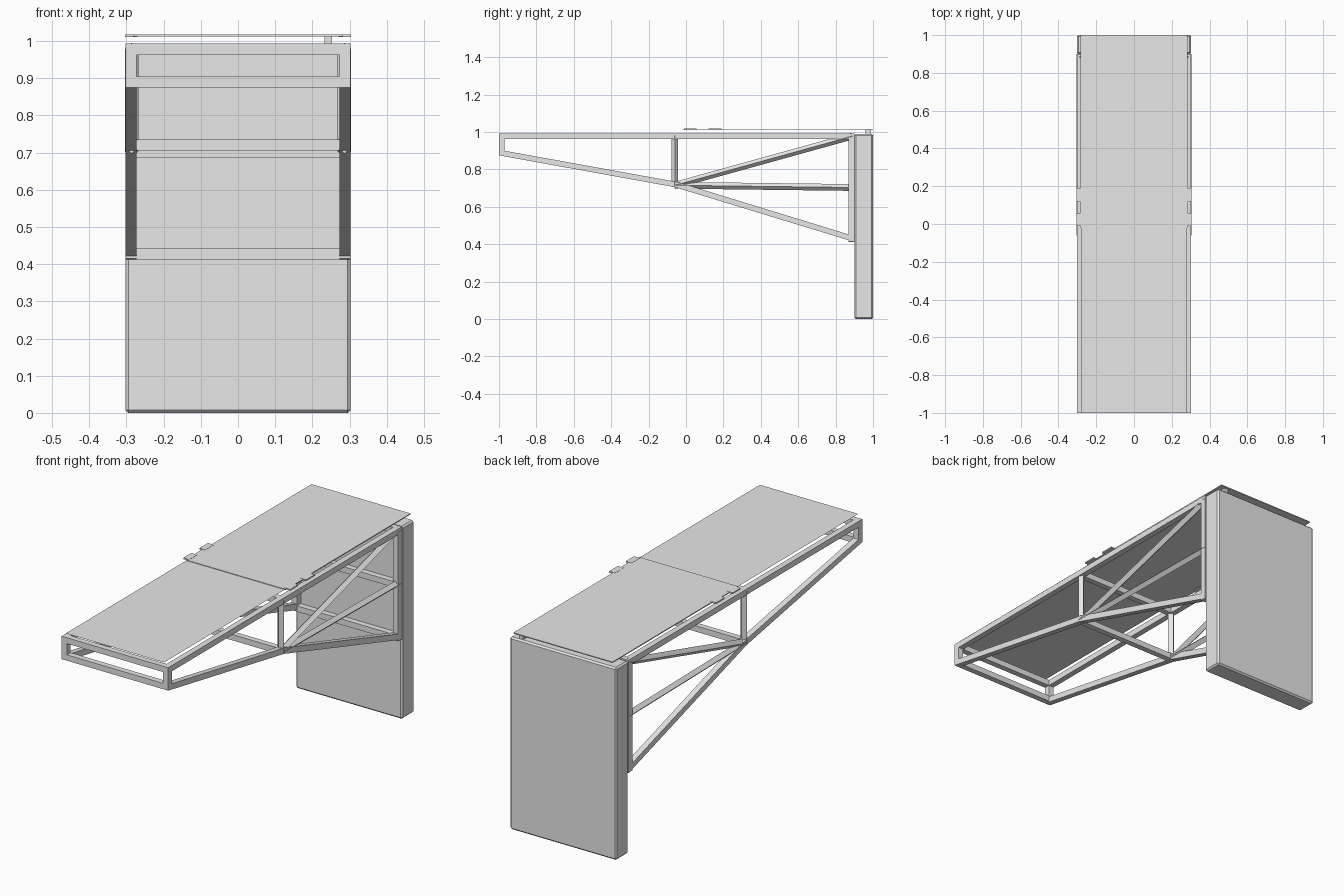
import bpy, bmesh, math
from mathutils import Vector

if "Cube" in bpy.data.objects:
    bpy.data.objects.remove(bpy.data.objects["Cube"])

grey = bpy.data.materials.new("light_grey")
grey.diffuse_color = (0.8, 0.8, 0.8, 1)
grey.use_nodes = True
grey.node_tree.nodes["Principled BSDF"].inputs["Base Color"].default_value = grey.diffuse_color


def finish(name, bm):
    bmesh.ops.recalc_face_normals(bm, faces=bm.faces)
    me = bpy.data.meshes.new(name)
    bm.to_mesh(me)
    bm.free()
    me.materials.append(grey)
    ob = bpy.data.objects.new(name, me)
    bpy.context.collection.objects.link(ob)
    return ob


def prism(name, x0, x1, pts):
    """Extrude a (y, z) outline from x0 to x1."""
    bm = bmesh.new()
    f = bm.faces.new([bm.verts.new((x0, y, z)) for y, z in pts])
    r = bmesh.ops.extrude_face_region(bm, geom=[f])
    verts = [g for g in r["geom"] if isinstance(g, bmesh.types.BMVert)]
    bmesh.ops.translate(bm, verts=verts, vec=(x1 - x0, 0, 0))
    return finish(name, bm)


def box(name, x0, x1, y0, y1, z0, z1):
    return prism(name, x0, x1, [(y0, z0), (y1, z0), (y1, z1), (y0, z1)])


def diamond_bar(name, a, b, r=0.018):
    """Four-sided strut set on its corner."""
    a, b = Vector(a), Vector(b)
    side = Vector((1, 0, 0))
    up = (b - a).normalized().cross(side)
    bm = bmesh.new()
    rings = [[bm.verts.new(p + d * r) for d in (side, up, -side, -up)] for p in (a, b)]
    for i in range(4):
        j = (i + 1) % 4
        bm.faces.new((rings[0][i], rings[0][j], rings[1][j], rings[1][i]))
    bm.faces.new(rings[0])
    bm.faces.new(rings[1])
    return finish(name, bm)


W, T = 0.303, 0.03          # half width, tube size
IN = W - T

# back panel with softened edges
wall = box("back_panel", -W, W, 0.9, 1.0, 0.0, 0.99)
bev = wall.modifiers.new("bevel", "BEVEL")
bev.width = 0.008
bev.segments = 1

# side trusses
for s, tag in ((-1, "left"), (1, "right")):
    xa, xb = sorted((s * IN, s * W))
    xc = s * (W - 0.017)
    box(tag + "_top_rail", xa, xb, -1, 0.9, 0.963, 0.993)
    box(tag + "_front_post", xa, xb, -1, -0.97, 0.875, 0.97)
    box(tag + "_rear_post", xa, xb, 0.868, 0.9, 0.415, 0.97)
    prism(tag + "_front_brace", xa, xb,
          [(-1, 0.875), (-0.06, 0.705), (-0.06, 0.735), (-1, 0.905)])
    prism(tag + "_rear_brace", xa, xb,
          [(-0.06, 0.705), (0.9, 0.412), (0.9, 0.443), (-0.06, 0.737)])
    diamond_bar(tag + "_middle_post", (xc, -0.06, 0.71), (xc, -0.06, 0.98))
    diamond_bar(tag + "_upper_strut", (xc, -0.06, 0.715), (xc, 0.89, 0.978))
    diamond_bar(tag + "_level_strut", (xc, -0.06, 0.715), (xc, 0.9, 0.703))
    # hinge plates beside the rear top board
    xh = sorted((s * 0.27, s * 0.304))
    for i, (y0, y1) in enumerate(((-0.01, 0.055), (0.12, 0.19))):
        box(f"{tag}_hinge_plate_{i}", *xh, y0, y1, 1.011, 1.018)
    box(tag + "_hinge_link", *sorted((s * 0.27, s * 0.287)), 0.05, 0.125, 1.012, 1.017)

# cross bars joining the trusses
for name, y, z in (("front_top", -1, 0.963), ("front_lower", -1, 0.875),
                   ("rear_top", 0.87, 0.963), ("rear_middle", 0.87, 0.685),
                   ("rear_lower", 0.87, 0.413), ("node", -0.075, 0.705),
                   ("middle_top", -0.075, 0.963)):
    box(name + "_crossbar", -IN, IN, y, y + T, z, z + T)

# floating top boards: a thin front sheet and a thicker rear board
bm = bmesh.new()
bm.faces.new([bm.verts.new(p) for p in ((-0.28, -1, 1.014), (0.28, -1, 1.014),
                                        (0.28, -0.02, 1.014), (-0.28, -0.02, 1.014))])
finish("front_board", bm)
box("rear_board", -0.282, 0.282, -0.02, 1.0, 1.012, 1.017)

# small spacer block under the rear board
box("spacer_block", 0.233, 0.253, 0.96, 0.99, 0.985, 1.013)
